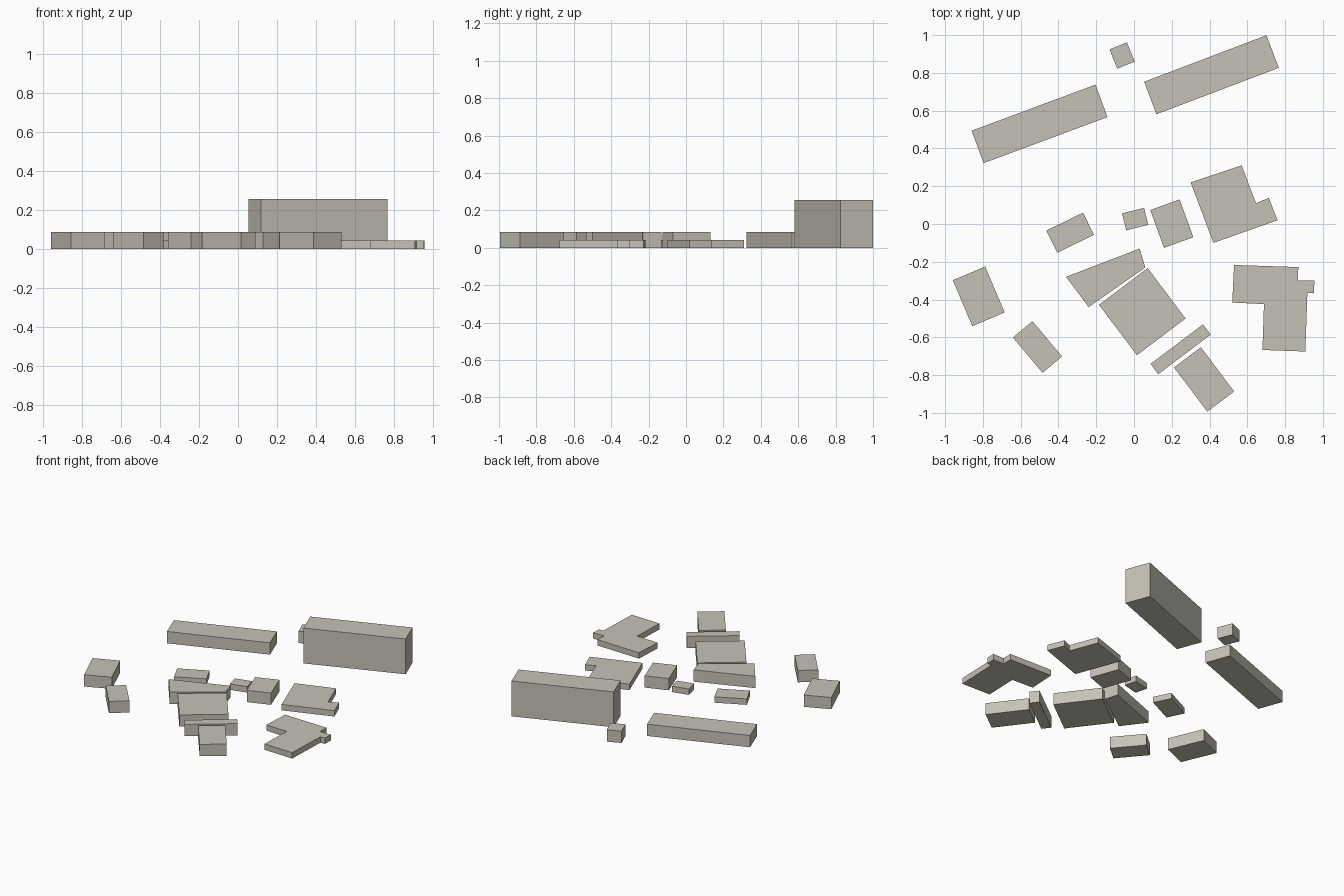
import bpy
import bmesh
from math import radians
from mathutils import Matrix, Vector

if "Cube" in bpy.data.objects:
    bpy.data.objects.remove(bpy.data.objects["Cube"], do_unlink=True)

# One stone colour for every block
stone = bpy.data.materials.new("warm_grey_stone")
stone.use_nodes = True
stone.diffuse_color = (0.56, 0.54, 0.47, 1)
stone.node_tree.nodes["Principled BSDF"].inputs["Base Color"].default_value = stone.diffuse_color

# Block heights are multiples of a single storey
STOREY = 0.0427


def extrude_footprint(name, outline, storeys):
    """Raise a flat outline into a closed block standing on the ground."""
    bm = bmesh.new()
    base = bm.faces.new([bm.verts.new((x, y, 0)) for x, y in outline])
    raised = bmesh.ops.extrude_face_region(bm, geom=[base], use_keep_orig=True)
    top = [v for v in raised["geom"] if isinstance(v, bmesh.types.BMVert)]
    bmesh.ops.translate(bm, verts=top, vec=(0, 0, storeys * STOREY))
    bmesh.ops.recalc_face_normals(bm, faces=bm.faces[:])
    mesh = bpy.data.meshes.new(name)
    bm.to_mesh(mesh)
    bm.free()
    mesh.materials.append(stone)
    block = bpy.data.objects.new(name, mesh)
    bpy.context.collection.objects.link(block)
    return block


def rectangular_block(name, centre, size, angle, storeys):
    """Block with a rectangular footprint turned about its centre."""
    turn = Matrix.Rotation(radians(angle), 2)
    corners = [(-1, -1), (1, -1), (1, 1), (-1, 1)]
    outline = [Vector(centre) + turn @ Vector((sx * size[0] / 2, sy * size[1] / 2))
               for sx, sy in corners]
    return extrude_footprint(name, outline, storeys)


# Back row
rectangular_block("tall_back_slab", (0.41, 0.79), (0.693, 0.184), 20.8, 6)
rectangular_block("long_back_building", (-0.5, 0.53), (0.70, 0.183), 20.4, 2)
rectangular_block("small_back_hut", (-0.063, 0.892), (0.10, 0.11), 22, 2)

# Middle cluster
rectangular_block("low_left_shed", (-0.338, -0.046), (0.216, 0.131), 26, 1)
rectangular_block("low_centre_shed", (0.006, 0.026), (0.121, 0.092), 14, 1)
rectangular_block("centre_house", (0.2, 0.002), (0.165, 0.213), 20, 2)

# Houses on the right-hand side
rectangular_block("outer_house", (-0.822, -0.383), (0.186, 0.264), 23, 2)
rectangular_block("inner_house", (-0.511, -0.651), (0.135, 0.244), 40, 2)

# Front terrace, stepping toward the front
rectangular_block("terrace_main_house", (0.044, -0.464), (0.334, 0.323), -53, 2)
rectangular_block("terrace_narrow_wing", (0.247, -0.663), (0.348, 0.068), 37, 2)
rectangular_block("terrace_front_house", (0.371, -0.823), (0.178, 0.293), 37, 2)
extrude_footprint("terrace_back_house",
                  [(-0.36, -0.28), (0.03, -0.13), (0.06, -0.23), (-0.24, -0.44)], 2)

# Low buildings with stepped outlines
extrude_footprint("notched_hall",
                  [(0.30, 0.22), (0.57, 0.31), (0.646, 0.11),
                   (0.714, 0.138), (0.76, 0.02), (0.42, -0.10)], 1)
extrude_footprint("angled_hall",
                  [(0.53, -0.217), (0.87, -0.228), (0.868, -0.30), (0.955, -0.30),
                   (0.953, -0.365), (0.918, -0.365), (0.907, -0.675),
                   (0.68, -0.667), (0.688, -0.424), (0.52, -0.416)], 1)
